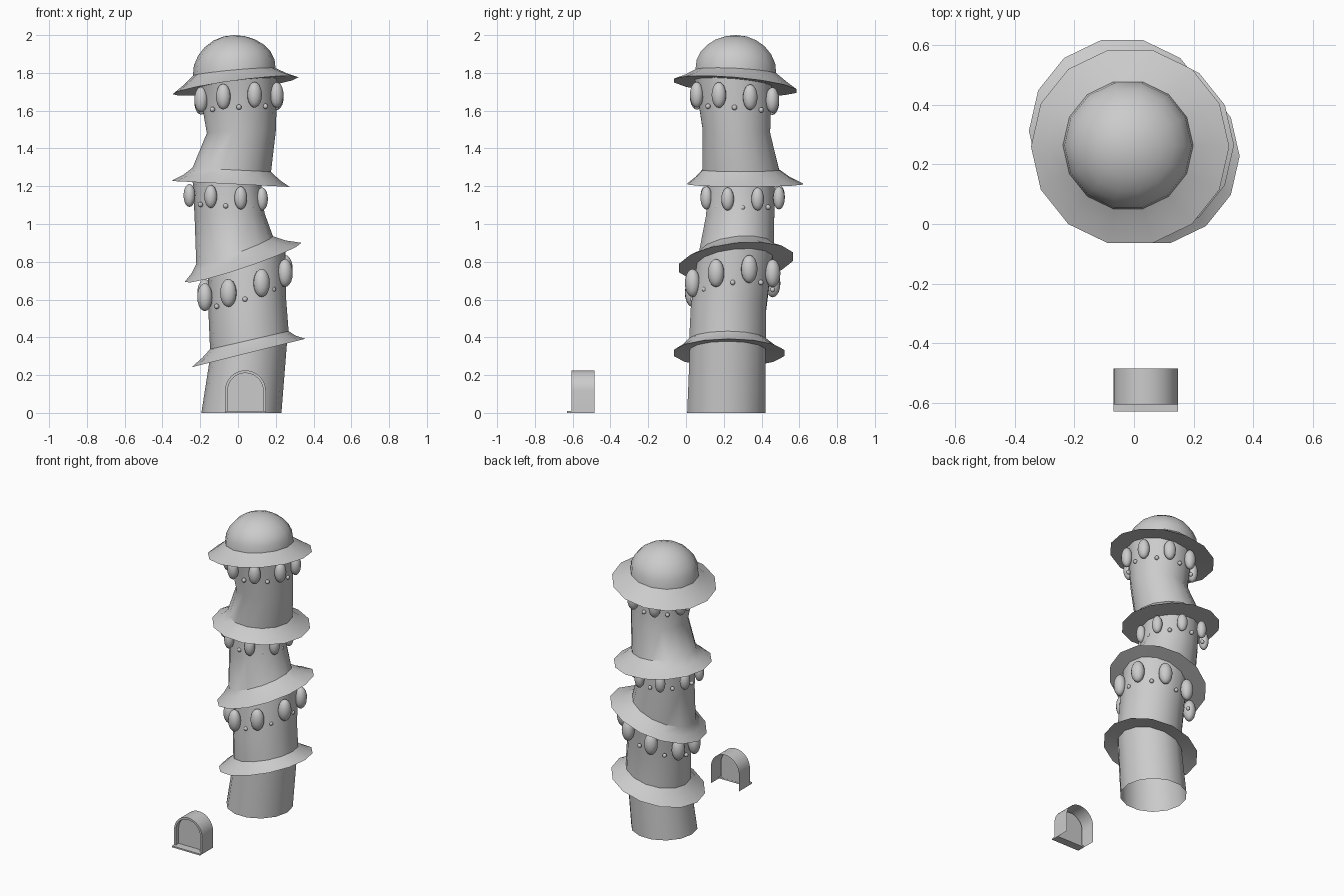
import bpy, bmesh
from math import sin, cos, pi, radians
from mathutils import Matrix

if "Cube" in bpy.data.objects:
    bpy.data.objects.remove(bpy.data.objects["Cube"])

SIDES = 14


def finish(name, bm, angle=35, normals=True):
    if normals:
        bmesh.ops.recalc_face_normals(bm, faces=bm.faces)
    me = bpy.data.meshes.new(name)
    bm.to_mesh(me)
    bm.free()
    ob = bpy.data.objects.new(name, me)
    bpy.context.collection.objects.link(ob)
    bpy.ops.object.select_all(action='DESELECT')
    ob.select_set(True)
    bpy.context.view_layer.objects.active = ob
    bpy.ops.object.shade_smooth_by_angle(angle=radians(angle))
    return ob


def bridge(bm, a, b, closed=True):
    n = len(a)
    for i in range(n if closed else n - 1):
        j = (i + 1) % n
        bm.faces.new((a[i], a[j], b[j], b[i]))


# Tower: lofted tilted rings (centre x, y, z, radius, slope x, slope y)
rings = [
    (.018, .213, 0, .212, 0, 0),
    (.055, .22, .33, .205, .24, 0),
    (.055, .228, .317, .300, .25, 0),        # lowest brim
    (.057, .224, .35, .247, .24, 0),
    (.06, .22, .385, .208, .23, 0),
    (.05, .225, .55, .205, .25, .03),
    (.045, .258, .80, .205, .33, .1),
    (.027, .265, .797, .309, .335, .1),      # second brim
    (.003, .267, .825, .25, .35, .1),
    (-.018, .268, .862, .203, .36, .1),
    (-.045, .287, 1.05, .185, .05, .02),
    (-.058, .29, 1.215, .182, -.05, 0),
    (-.04, .313, 1.212, .313, -.05, 0),      # third brim
    (-.036, .3, 1.247, .255, -.05, 0),
    (-.033, .29, 1.287, .208, -.05, 0),
    (.018, .267, 1.49, .183, .05, -.05),
    (.0, .25, 1.745, .207, .12, -.08),
    (-.013, .26, 1.732, .333, .135, -.085),  # hat brim
    (-.017, .264, 1.765, .275, .12, -.07),
    (-.02, .264, 1.805, .219, .09, -.05),
]
for k in range(1, 6):                        # dome
    a = k * pi / 12
    rings.append((-.02, .264, 1.805 + .195 * sin(a), .221 * cos(a),
                  .09 * (1 - k / 6), -.05 * (1 - k / 6)))

bm = bmesh.new()
prev = None
for cx, cy, cz, r, sx, sy in rings:
    cur = []
    for i in range(SIDES):
        a = 2 * pi * i / SIDES
        dx, dy = r * cos(a), r * sin(a)
        cur.append(bm.verts.new((cx + dx, cy + dy, cz + sx * dx + sy * dy)))
    if prev:
        bridge(bm, prev, cur)
    prev = cur
top = bm.verts.new((-.02, .264, 2.0))
for i in range(SIDES):
    bm.faces.new((prev[i], prev[(i + 1) % SIDES], top))
finish("tower", bm)


# Rings of eggs with small beads between and below them
def studs(name, cx, cy, cz, R, sx, sy, half_w, half_h, drop):
    bm_egg, bm_bead = bmesh.new(), bmesh.new()
    for k in range(16):
        a = k * pi / 8
        egg = k % 2 == 1
        r = R if egg else R - .018
        dx, dy = r * cos(a), r * sin(a)
        z = cz + sx * dx + sy * dy - (0 if egg else drop)
        m = Matrix.Translation((cx + dx, cy + dy, z)) @ Matrix.Rotation(a, 4, 'Z')
        if egg:
            m = m @ Matrix.Diagonal((half_w * .9, half_w, half_h, 1))
            bmesh.ops.create_uvsphere(bm_egg, u_segments=16, v_segments=10, radius=1, matrix=m)
        else:
            bmesh.ops.create_uvsphere(bm_bead, u_segments=10, v_segments=6, radius=.014, matrix=m)
    finish(name + "_eggs", bm_egg, 60)
    finish(name + "_beads", bm_bead, 60)


studs("lower", .037, .247, .687, .23, .3, .12, .044, .074, .06)
studs("middle", -.065, .3, 1.142, .208, -.05, 0, .034, .061, .046)
studs("upper", .005, .257, 1.665, .217, .06, -.07, .039, .068, .06)


# Door: arched shell, front frame, reveal and recessed panel
def arch(bm, hw, spring, y, z0):
    pts = [(-hw, z0)] + [(-hw * cos(pi * i / 16), spring + hw * sin(pi * i / 16)) for i in range(17)] + [(hw, z0)]
    return [bm.verts.new((.039 + x, y, z)) for x, z in pts]


bm = bmesh.new()
loops = [arch(bm, .108, .117, -.485, 0), arch(bm, .108, .117, -.606, 0),
         arch(bm, .094, .117, -.606, .01), arch(bm, .094, .117, -.575, .01)]
for a, b in zip(loops, loops[1:]):
    bridge(bm, a, b, False)
bm.faces.new(loops[-1])
finish("door", bm)

# Door step
bm = bmesh.new()
m = Matrix.Translation((.039, -.602, .005)) @ Matrix.Diagonal((.216, .056, .01, 1))
bmesh.ops.create_cube(bm, size=1, matrix=m)
finish("door_step", bm)
